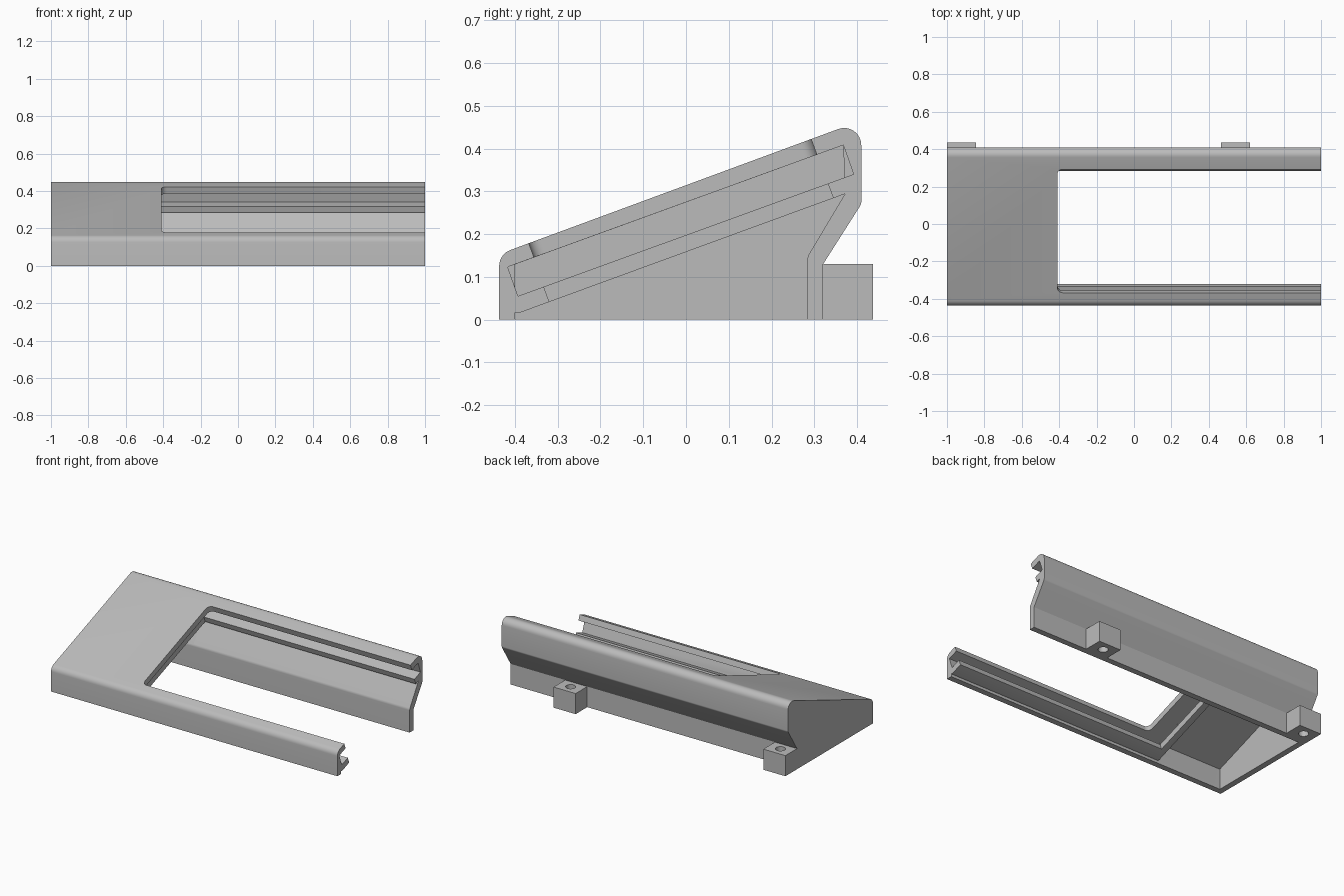
import bpy, bmesh, math
from mathutils import Vector

cube = bpy.data.objects.get("Cube")
if cube:
    bpy.data.objects.remove(cube, do_unlink=True)

grey = bpy.data.materials.new("light grey")
grey.use_nodes = True
COLOUR = (0.5, 0.5, 0.5, 1)
grey.diffuse_color = COLOUR
grey.node_tree.nodes["Principled BSDF"].inputs["Base Color"].default_value = COLOUR
TILT = math.radians(20.2)


def fillet(points, steps=8):
    """Turn (y, z[, radius]) corners into a rounded outline."""
    out = []
    for i, p in enumerate(points):
        c = Vector(p[:2])
        if len(p) < 3:
            out.append(c)
            continue
        a = (Vector(points[i - 1][:2]) - c).normalized()
        b = (Vector(points[(i + 1) % len(points)][:2]) - c).normalized()
        half = a.angle(b) / 2
        centre = c + (a + b).normalized() * p[2] / math.sin(half)
        start = c + a * p[2] / math.tan(half) - centre
        end = c + b * p[2] / math.tan(half) - centre
        turn = start.angle(end)
        for k in range(steps + 1):
            t = k / steps
            out.append(centre + (start * math.sin((1 - t) * turn)
                                 + end * math.sin(t * turn)) / math.sin(turn))
    return out


def finish(name, bm):
    bmesh.ops.recalc_face_normals(bm, faces=bm.faces)
    mesh = bpy.data.meshes.new(name)
    bm.to_mesh(mesh)
    bm.free()
    ob = bpy.data.objects.new(name, mesh)
    bpy.context.collection.objects.link(ob)
    mesh.materials.append(grey)
    return ob


def extrude(name, points, x0, x1):
    """Extrude a side profile along x."""
    bm = bmesh.new()
    face = bm.faces.new([bm.verts.new((x0, p.x, p.y)) for p in fillet(points)])
    moved = bmesh.ops.extrude_face_region(bm, geom=[face])["geom"]
    verts = [g for g in moved if isinstance(g, bmesh.types.BMVert)]
    bmesh.ops.translate(bm, verts=verts, vec=(x1 - x0, 0, 0))
    return finish(name, bm)


def box(name, x, y, z, bevel=0):
    """Box from ranges, optionally with rounded upright edges."""
    bm = bmesh.new()
    bmesh.ops.create_cube(bm, size=1)
    for v in bm.verts:
        v.co = [r[0] + (c + 0.5) * (r[1] - r[0]) for c, r in zip(v.co, (x, y, z))]
    if bevel:
        upright = [e for e in bm.edges
                   if abs(e.verts[0].co.z - e.verts[1].co.z) > 0.01]
        bmesh.ops.bevel(bm, geom=upright, offset=bevel, segments=6,
                        profile=0.5, affect='EDGES')
    return finish(name, bm)


def cut(target, cutter):
    cutter.hide_render = True
    mod = target.modifiers.new("cut", 'BOOLEAN')
    mod.operation, mod.solver, mod.object = 'DIFFERENCE', 'EXACT', cutter
    bpy.context.view_layer.objects.active = target
    bpy.ops.object.modifier_apply(modifier=mod.name)
    bpy.data.objects.remove(cutter, do_unlink=True)


def smooth(ob):
    bpy.ops.object.select_all(action='DESELECT')
    ob.select_set(True)
    bpy.context.view_layer.objects.active = ob
    bpy.ops.object.shade_smooth_by_angle(angle=math.radians(25))


# Sloped housing, open at the left end
housing = extrude("housing", [
    (-0.437, 0), (-0.437, 0.153, 0.04), (0.41, 0.4655, 0.04),
    (0.41, 0.27, 0.02), (0.321, 0.13), (0.321, 0)], -1, 1)

# Lower cavity beneath the ledges
cut(housing, extrude("cavity_cutter", [
    (-0.4, -0.1), (-0.4, 0.017), (-0.386, 0.017), (0.372, 0.294),
    (0.284, 0.147, 0.03), (0.284, -0.1)], -0.963, 1.1))

# Deep pocket beside the closed end
cut(housing, extrude("pocket_cutter", [
    (-0.4, 0.01), (-0.4, 0.129), (0.368, 0.408), (0.372, 0.29),
    (0.28, 0.14), (0.28, 0.01)], -0.963, -0.51))

# Panel slot
cut(housing, extrude("slot_cutter", [
    (-0.417, 0.123), (0.368, 0.408), (0.392, 0.34), (-0.393, 0.055)],
    -0.52, 1.1))

# Opening between the ledges
cut(housing, extrude("ledge_cutter", [
    (-0.337, 0.088), (0.328, 0.329), (0.349, 0.272), (-0.316, 0.031)],
    -0.47, 1.1))

# Rounded window through the top plate
window = box("window_cutter", (-0.41, 1.2), (-0.352, 0.352), (-0.06, 0.06), 0.03)
window.rotation_euler.x = TILT
window.location = (0, -0.031, 0.2825)
bpy.context.view_layer.update()
cut(housing, window)
smooth(housing)

# Rear mounting feet with screw holes
for name, x0 in (("right_foot", -1), ("left_foot", 0.465)):
    foot = box(name, (x0, x0 + 0.154), (0.315, 0.437), (0, 0.13))
    bm = bmesh.new()
    bmesh.ops.create_cone(bm, cap_ends=True, segments=32, radius1=0.029,
                          radius2=0.029, depth=0.6)
    bmesh.ops.translate(bm, verts=bm.verts, vec=(x0 + 0.077, 0.377, 0.05))
    cut(foot, finish("hole_cutter", bm))
    smooth(foot)
